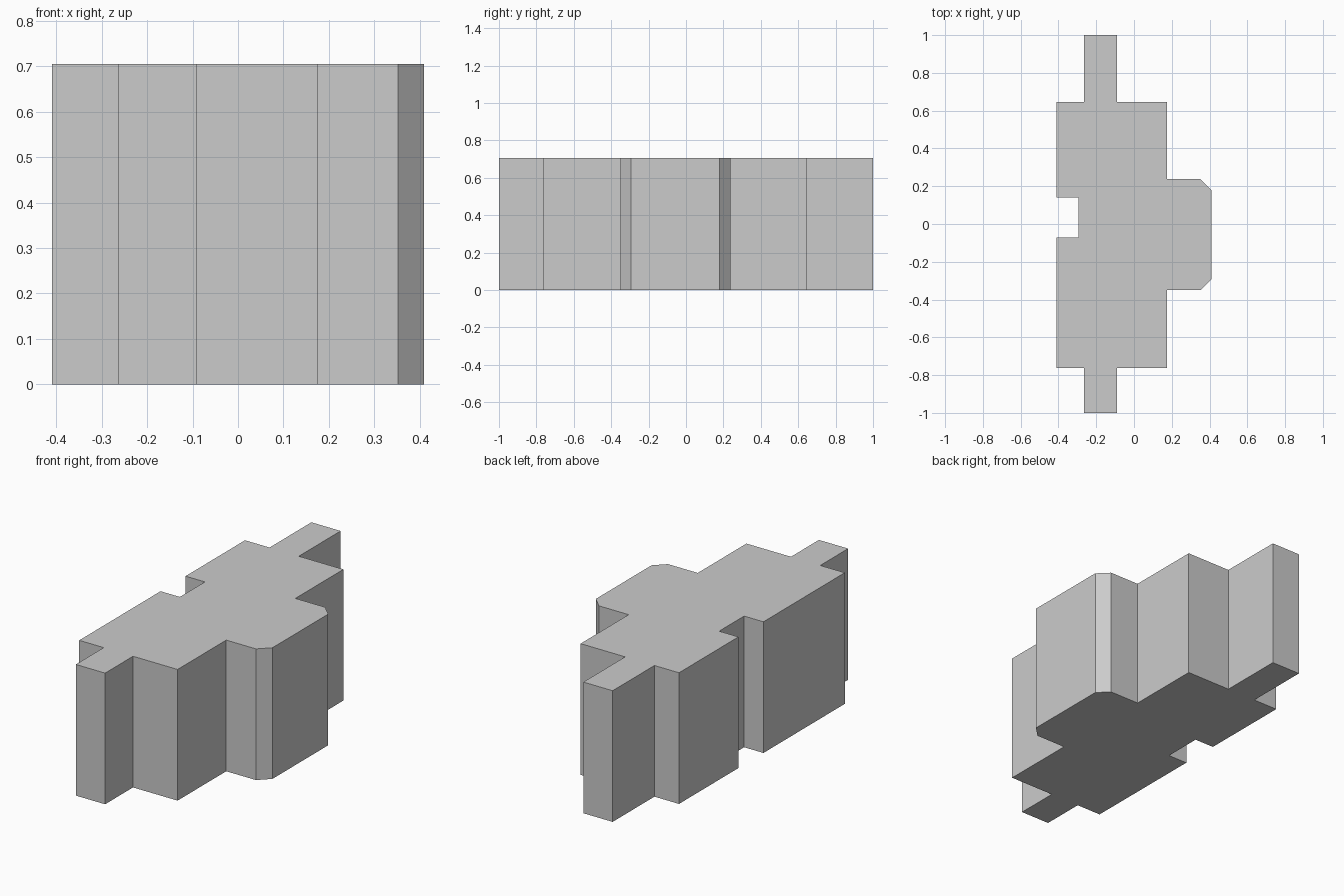
import bpy
import bmesh

HEIGHT = 0.705

# Remove the default object
cube = bpy.data.objects.get("Cube")
if cube:
    bpy.data.objects.remove(cube, do_unlink=True)

# Single flat grey
grey = bpy.data.materials.new("plain_grey")
grey.use_nodes = True
color = (0.6, 0.6, 0.6, 1.0)
grey.diffuse_color = color
grey.node_tree.nodes["Principled BSDF"].inputs["Base Color"].default_value = color


def extrude_profile(name, outline, height, material):
    """Raise a counter-clockwise plan outline into a solid block."""
    bm = bmesh.new()
    base = bm.faces.new([bm.verts.new((x, y, 0)) for x, y in outline])
    top = bmesh.ops.extrude_face_region(bm, geom=[base], use_keep_orig=True)
    verts = [g for g in top["geom"] if isinstance(g, bmesh.types.BMVert)]
    bmesh.ops.translate(bm, verts=verts, vec=(0, 0, height))
    bmesh.ops.recalc_face_normals(bm, faces=bm.faces)
    mesh = bpy.data.meshes.new(name)
    bm.to_mesh(mesh)
    bm.free()
    mesh.materials.append(material)
    obj = bpy.data.objects.new(name, mesh)
    bpy.context.collection.objects.link(obj)
    return obj


# Plan outline: end tabs, chamfered side boss and a square side notch
front_tab = [(-0.41, -0.763), (-0.264, -0.763), (-0.264, -1), (-0.09, -1),
             (-0.09, -0.763), (0.175, -0.763)]
side_boss = [(0.175, -0.35), (0.352, -0.35), (0.41, -0.293),
             (0.41, 0.18), (0.352, 0.237), (0.175, 0.237)]
back_tab = [(0.175, 0.645), (-0.09, 0.645), (-0.09, 1), (-0.264, 1),
            (-0.264, 0.645), (-0.41, 0.645)]
side_notch = [(-0.41, 0.14), (-0.295, 0.14), (-0.295, -0.072), (-0.41, -0.072)]

extrude_profile("block_body", front_tab + side_boss + back_tab + side_notch,
                HEIGHT, grey)
